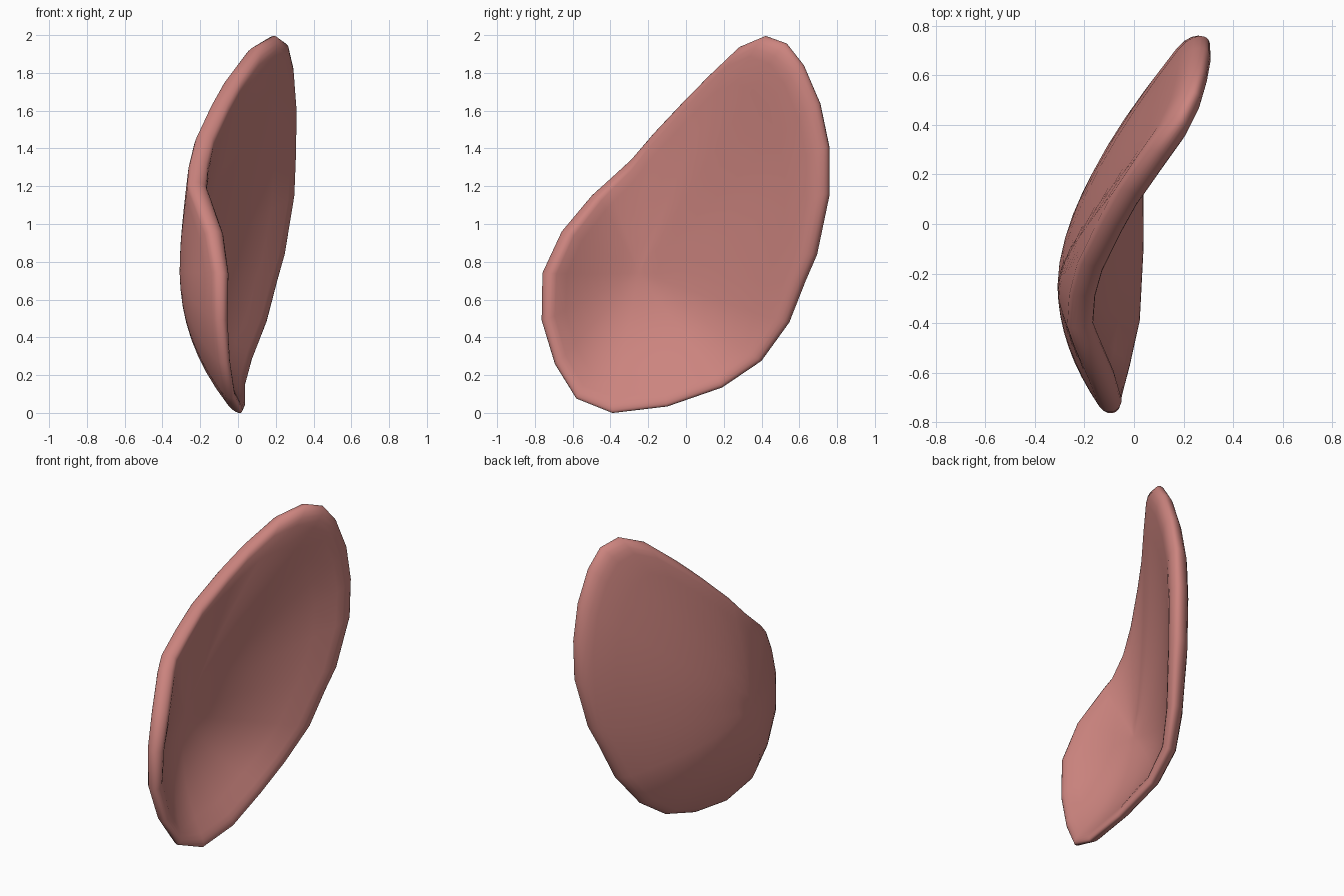
import bpy, bmesh
from math import sin, cos, atan2, radians, sqrt
from mathutils import Vector

if "Cube" in bpy.data.objects:
    bpy.data.objects.remove(bpy.data.objects["Cube"], do_unlink=True)

# Rim curve of the cupped petal, and the deepest point of its hollow
RIM = [Vector(p) for p in (
    (.195, .42, 1.995), (.25, .53, 1.955), (.277, .62, 1.84), (.293, .705, 1.64),
    (.293, .752, 1.41), (.285, .752, 1.16), (.235, .685, .84), (.197, .625, .7),
    (.142, .54, .48), (.065, .395, .277), (.03, .19, .138), (.033, -.1, .037),
    (.018, -.39, .002), (-.025, -.58, .078), (-.055, -.69, .26), (-.072, -.758, .49),
    (-.072, -.752, .74), (-.11, -.65, .96), (-.185, -.49, 1.155),
    (-.212, -.42, 1.22), (-.203, -.29, 1.34), (-.17, -.17, 1.48),
    (-.085, 0, 1.66), (-.013, .13, 1.79), (.1, .29, 1.94))]
HOLLOW = Vector((-.26, -.25, .74))
COUNT = len(RIM)
EDGE = .92


def cup_point(i, s):
    """Point on the way from the hollow to a rim point, curving up to the rim."""
    d = RIM[i % COUNT] - HOLLOW
    angle = atan2(d.z, d.y)
    power = 1.77 - .4 * sin(angle) - .07 * cos(angle)
    return HOLLOW + Vector((d.x * s ** power, d.y * s, d.z * s))


def cup_normal(i, s):
    """Direction square to the cup, towards its hollow side."""
    along = cup_point(i, s) - cup_point(i, s - .02)
    across = cup_point(i + 1, s) - cup_point(i - 1, s)
    n = along.cross(across).normalized()
    return n if n.x > 0 else -n


def half_thickness(p):
    return .03 + .023 * min(1, p.z / .9) + .01 * max(0, p.y)


def shell_ring(s, side):
    """Ring of one skin; the skins close together in a round at the rim."""
    t = max(0, (s - EDGE) / (1 - EDGE))
    ring = []
    for i in range(COUNT):
        p = cup_point(i, s)
        h = half_thickness(p) * sqrt(max(0, 1 - t * t))
        ring.append(bm.verts.new(p + cup_normal(i, s) * h * side))
    return ring


bm = bmesh.new()
steps = [EDGE * k / 8 for k in range(1, 9)]
steps += [EDGE + (1 - EDGE) * sin(radians(a)) for a in (25, 45, 65, 80)]
rim_ring = [bm.verts.new(p) for p in RIM]

# Hollow skin and outer skin, sharing the rim
for side in (1, -1):
    rings = [shell_ring(s, side) for s in steps] + [rim_ring]
    middle = HOLLOW + Vector((side * half_thickness(HOLLOW), 0, 0))
    centre = bm.verts.new(middle)
    for i in range(COUNT):
        j = (i + 1) % COUNT
        bm.faces.new((centre, rings[0][j], rings[0][i]))
        for a, b in zip(rings, rings[1:]):
            bm.faces.new((a[i], a[j], b[j], b[i]))
bmesh.ops.recalc_face_normals(bm, faces=bm.faces)

mesh = bpy.data.meshes.new("petal")
bm.to_mesh(mesh)
bm.free()
petal = bpy.data.objects.new("petal", mesh)
bpy.context.collection.objects.link(petal)
bpy.context.view_layer.objects.active = petal
petal.select_set(True)
bpy.ops.object.shade_smooth_by_angle(angle=radians(70))

# Soft pink colour
pink = bpy.data.materials.new("pink")
pink.use_nodes = True
colour = (.6, .23, .21, 1)
pink.diffuse_color = colour
pink.node_tree.nodes["Principled BSDF"].inputs["Base Color"].default_value = colour
mesh.materials.append(pink)
